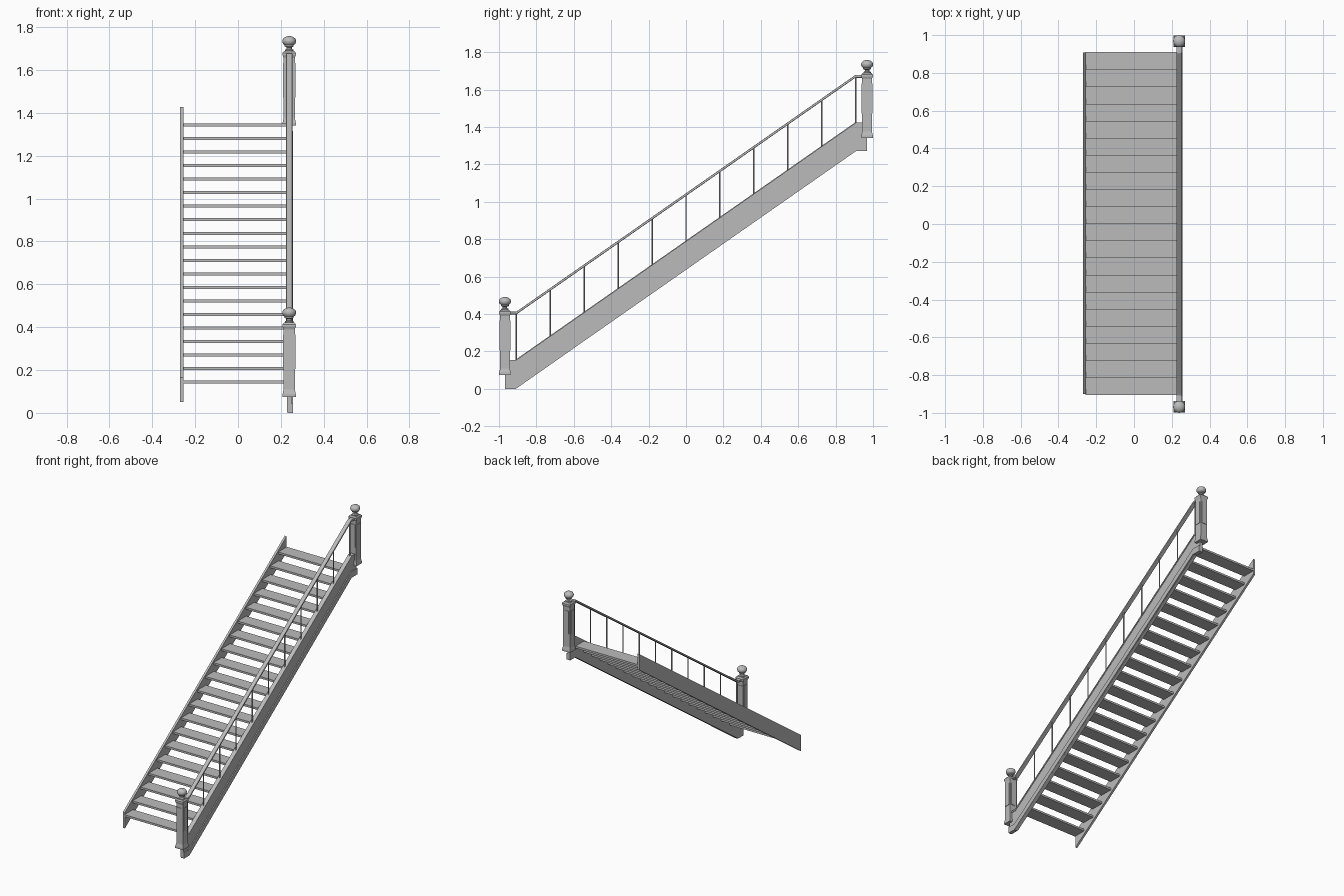
import bpy, bmesh, math
from mathutils import Matrix

if "Cube" in bpy.data.objects:
    bpy.data.objects.remove(bpy.data.objects["Cube"])

grey = bpy.data.materials.new("stair_grey")
grey.use_nodes = True
COLOUR = (0.5, 0.5, 0.5, 1)
grey.diffuse_color = COLOUR
grey.node_tree.nodes["Principled BSDF"].inputs["Base Color"].default_value = COLOUR

RAIL_X = 0.239
STEPS, RUN, RISE = 20, 0.0905, 0.0632


def finish(name, bm):
    bmesh.ops.recalc_face_normals(bm, faces=bm.faces)
    mesh = bpy.data.meshes.new(name)
    bm.to_mesh(mesh)
    bm.free()
    mesh.materials.append(grey)
    obj = bpy.data.objects.new(name, mesh)
    bpy.context.collection.objects.link(obj)
    return obj


def box(name, x0, x1, y0, y1, z0, z1):
    bm = bmesh.new()
    size = Matrix.Diagonal((x1 - x0, y1 - y0, z1 - z0, 1))
    centre = Matrix.Translation(((x0 + x1) / 2, (y0 + y1) / 2, (z0 + z1) / 2))
    bmesh.ops.create_cube(bm, size=1, matrix=centre @ size)
    return finish(name, bm)


def side_prism(name, outline, x0, x1):
    """Extrude a (y, z) outline across x."""
    bm = bmesh.new()
    face = bm.faces.new([bm.verts.new((x0, y, z)) for y, z in outline])
    ext = bmesh.ops.extrude_face_region(bm, geom=[face])
    moved = [v for v in ext["geom"] if isinstance(v, bmesh.types.BMVert)]
    bmesh.ops.translate(bm, verts=moved, vec=(x1 - x0, 0, 0))
    return finish(name, bm)


def band(name, path, height, x0, x1):
    """Strip of constant vertical height hanging below a (y, z) path."""
    lower = [(y, z - height) for y, z in reversed(path)]
    return side_prism(name, path + lower, x0, x1)


def lathe(name, profile, sides, centre, turn=0.0, smooth=False):
    """Stack rings of (radius, z) around a vertical axis."""
    bm = bmesh.new()
    rings = []
    for r, z in profile:
        angles = [turn + 2 * math.pi * i / sides for i in range(sides)]
        rings.append([bm.verts.new((centre[0] + r * math.cos(a),
                                    centre[1] + r * math.sin(a),
                                    centre[2] + z)) for a in angles])
    for a, b in zip(rings, rings[1:]):
        for i in range(sides):
            j = (i + 1) % sides
            bm.faces.new((a[i], a[j], b[j], b[i]))
    bm.faces.new(rings[0])
    bm.faces.new(rings[-1])
    obj = finish(name, bm)
    if smooth:
        bpy.ops.object.select_all(action="DESELECT")
        obj.select_set(True)
        bpy.context.view_layer.objects.active = obj
        bpy.ops.object.shade_smooth_by_angle(angle=math.radians(40))
    return obj


# Open treads
for i in range(STEPS):
    y, z = -0.905 + i * RUN, 0.15 + i * RISE
    box(f"tread_{i + 1}", -0.257, 0.23, y, y + 0.095, z - 0.014, z)

# Plain wall stringer with upright ends
band("wall_stringer", [(-0.9, 0.164), (0.908, 1.427)], 0.113, -0.27, -0.255)

# Outer stringer: web, lower moulding and cap
top_path = [(-0.968, 0.155), (-0.907, 0.155), (0.91, 1.424), (0.968, 1.424)]
foot_path = [(-0.968, 0.043), (-0.91, 0.043), (0.904, 1.315), (0.968, 1.315)]
band("outer_stringer", top_path, 0.152, 0.228, 0.250)
band("stringer_moulding", foot_path, 0.043, 0.232, 0.257)
band("stringer_cap", top_path, 0.012, 0.224, 0.254)

# Handrail with level ends
rail_path = [(-0.95, 0.413), (-0.907, 0.413), (0.905, 1.678), (0.95, 1.678)]
rail = band("handrail", rail_path, 0.015, 0.224, 0.254)
bevel = rail.modifiers.new("rounding", "BEVEL")
bevel.width = 0.004
bevel.segments = 2

# Thin balusters
for i in range(11):
    t = i / 10
    y = -0.908 + 1.816 * t
    lathe(f"baluster_{i + 1}", [(0.004, 0.15 + 1.268 * t), (0.004, 0.405 + 1.266 * t)],
          8, (RAIL_X, y, 0), smooth=True)

# Newel posts: flared square shaft, raised panels, cap and turned finial
SHAFT = [(0.031, 0), (0.031, 0.012), (0.026, 0.035), (0.026, 0.315),
         (0.031, 0.328), (0.031, 0.338), (0.024, 0.347)]
FINIAL = [(0.020, 0.345), (0.020, 0.352), (0.012, 0.357), (0.012, 0.364),
          (0.021, 0.368), (0.021, 0.374), (0.029, 0.381), (0.032, 0.390),
          (0.032, 0.396), (0.028, 0.405), (0.019, 0.412), (0.008, 0.416)]
for label, y, z in (("lower", -0.968, 0.075), ("upper", 0.968, 1.342)):
    square = [(half * math.sqrt(2), h) for half, h in SHAFT]
    lathe(f"{label}_newel_post", square, 4, (RAIL_X, y, z), turn=math.pi / 4)
    lathe(f"{label}_newel_finial", FINIAL, 20, (RAIL_X, y, z), smooth=True)
    for name, dx, dy in (("side", 0.029, 0.019), ("face", 0.019, 0.029)):
        box(f"{label}_newel_{name}_panel", RAIL_X - dx, RAIL_X + dx,
            y - dy, y + dy, z + 0.13, z + 0.29)
